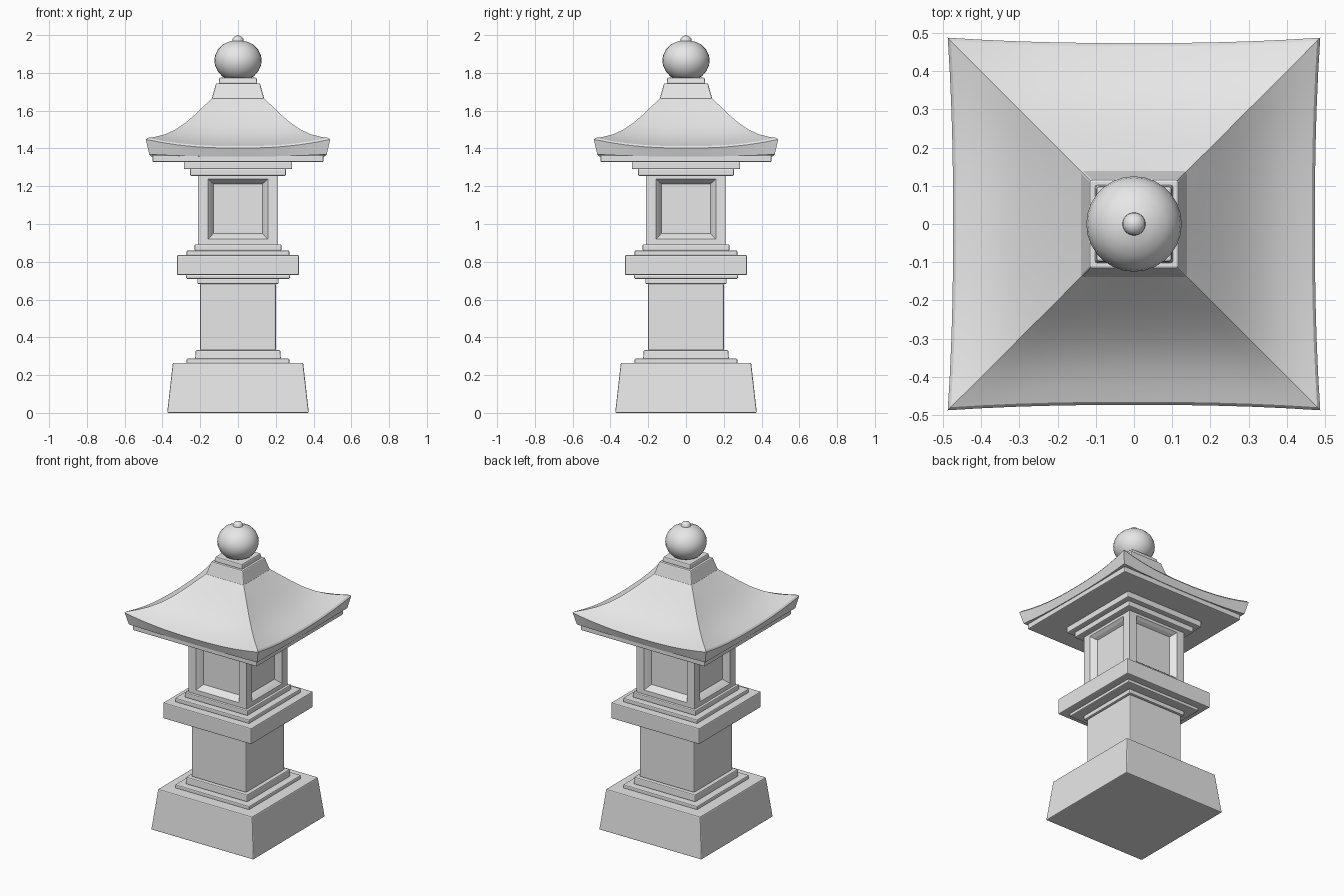
import bpy, bmesh, math

if "Cube" in bpy.data.objects:
    bpy.data.objects.remove(bpy.data.objects["Cube"])

stone = bpy.data.materials.new("grey_stone")
stone.diffuse_color = (0.8, 0.8, 0.8, 1)
stone.use_nodes = True
stone.node_tree.nodes["Principled BSDF"].inputs["Base Color"].default_value = stone.diffuse_color


def finish(name, bm, bevel=0.0, smooth=None):
    bmesh.ops.recalc_face_normals(bm, faces=bm.faces[:])
    me = bpy.data.meshes.new(name)
    bm.to_mesh(me)
    bm.free()
    me.materials.append(stone)
    ob = bpy.data.objects.new(name, me)
    bpy.context.collection.objects.link(ob)
    if bevel:
        mod = ob.modifiers.new("soft_edges", 'BEVEL')
        mod.width = bevel
        mod.segments = 2
        mod.limit_method = 'ANGLE'
    if smooth:
        bpy.ops.object.select_all(action='DESELECT')
        ob.select_set(True)
        bpy.context.view_layer.objects.active = ob
        bpy.ops.object.shade_smooth_by_angle(angle=math.radians(smooth))
    return ob


def slab_mesh(z0, z1, r0, r1):
    bm = bmesh.new()
    bmesh.ops.create_cube(bm, size=2)
    for v in bm.verts:
        r = r1 if v.co.z > 0 else r0
        v.co = (v.co.x * r, v.co.y * r, z1 if v.co.z > 0 else z0)
    return bm


# Stacked square blocks: name, bottom z, top z, bottom half width, top half width
BLOCKS = [
    ("base_block", 0.0, 0.265, 0.375, 0.345),
    ("base_step", 0.26, 0.287, 0.272, 0.272),
    ("shaft_foot", 0.285, 0.332, 0.227, 0.224),
    ("shaft", 0.33, 0.685, 0.2, 0.2),
    ("shaft_collar", 0.682, 0.712, 0.215, 0.215),
    ("platform_underplate", 0.71, 0.732, 0.275, 0.275),
    ("platform", 0.73, 0.835, 0.323, 0.323),
    ("platform_step", 0.832, 0.86, 0.272, 0.272),
    ("chamber_foot", 0.858, 0.892, 0.23, 0.23),
    ("chamber_cap", 1.255, 1.292, 0.254, 0.254),
    ("roof_bracket", 1.29, 1.332, 0.287, 0.287),
    ("eave_plate", 1.328, 1.365, 0.453, 0.453),
    ("roof_neck", 1.66, 1.745, 0.14, 0.116),
    ("finial_seat", 1.743, 1.775, 0.103, 0.098),
]
for name, z0, z1, r0, r1 in BLOCKS:
    finish(name, slab_mesh(z0, z1, r0, r1), bevel=0.006)

# Light chamber: four faces with sloped frames around sunken panels
W, ZB, ZT = 0.213, 0.89, 1.257
# loops of each face: half width, bottom z, top z, distance from the axis
LOOPS = [(W, ZB, ZT, W), (0.158, 0.92, 1.238, W),
         (0.144, 0.935, 1.224, 0.196), (0.13, 0.95, 1.213, 0.175)]
bm = bmesh.new()
for k in range(4):
    a = k * math.pi / 2
    c, s = math.cos(a), math.sin(a)
    rings = []
    for h, z0, z1, d in LOOPS:
        rings.append([bm.verts.new((x * c + d * s, x * s - d * c, z))
                      for x, z in ((-h, z0), (h, z0), (h, z1), (-h, z1))])
    for A, B in zip(rings, rings[1:]):
        for i in range(4):
            j = (i + 1) % 4
            bm.faces.new((A[i], A[j], B[j], B[i]))
    bm.faces.new(rings[-1])
bmesh.ops.remove_doubles(bm, verts=bm.verts[:], dist=1e-5)
bmesh.ops.holes_fill(bm, edges=[e for e in bm.edges if e.is_boundary], sides=4)
finish("light_chamber", bm)

# Roof: square rings following a concave slope, with corners swept up and out
N = 12
# half width, height at mid side, corner lift, corner flare
PROFILE = [(0.458, 1.357, 0.012, 0.012), (0.474, 1.402, 0.046, 0.014),
           (0.466, 1.412, 0.044, 0.014), (0.43, 1.425, 0.036, 0.01),
           (0.38, 1.447, 0.028, 0.006), (0.33, 1.477, 0.022, 0.003),
           (0.28, 1.518, 0.016, 0.0), (0.23, 1.566, 0.011, 0.0),
           (0.18, 1.619, 0.006, 0.0), (0.135, 1.668, 0.0, 0.0)]
bm = bmesh.new()
rings = []
for r, z, lift, flare in PROFILE:
    ring = []
    for k in range(4):
        c, s = math.cos(k * math.pi / 2), math.sin(k * math.pi / 2)
        for i in range(N):
            u = -1 + 2 * i / N
            w = abs(u) ** 2.5
            d = r + flare * w
            x = u * d
            ring.append(bm.verts.new((x * c + d * s, x * s - d * c, z + lift * w)))
    rings.append(ring)
for A, B in zip(rings, rings[1:]):
    for i in range(4 * N):
        j = (i + 1) % (4 * N)
        bm.faces.new((A[i], A[j], B[j], B[i]))
bm.faces.new(rings[0])
bm.faces.new(rings[-1])
finish("curved_roof", bm, smooth=25)

# Finial: squat ball with a small tip, turned around the axis
TURN = [(0.06, 1.77), (0.085, 1.783), (0.108, 1.81), (0.122, 1.84),
        (0.125, 1.868), (0.121, 1.894), (0.107, 1.923), (0.083, 1.948),
        (0.052, 1.964), (0.03, 1.97), (0.029, 1.98), (0.019, 1.992)]
S = 28
bm = bmesh.new()
rings = [[bm.verts.new((r * math.cos(2 * math.pi * i / S),
                        r * math.sin(2 * math.pi * i / S), z))
          for i in range(S)] for r, z in TURN]
for A, B in zip(rings, rings[1:]):
    for i in range(S):
        j = (i + 1) % S
        bm.faces.new((A[i], A[j], B[j], B[i]))
bm.faces.new(rings[0])
tip = bm.verts.new((0, 0, 2.0))
for i in range(S):
    bm.faces.new((rings[-1][i], rings[-1][(i + 1) % S], tip))
finish("ball_finial", bm, smooth=40)
